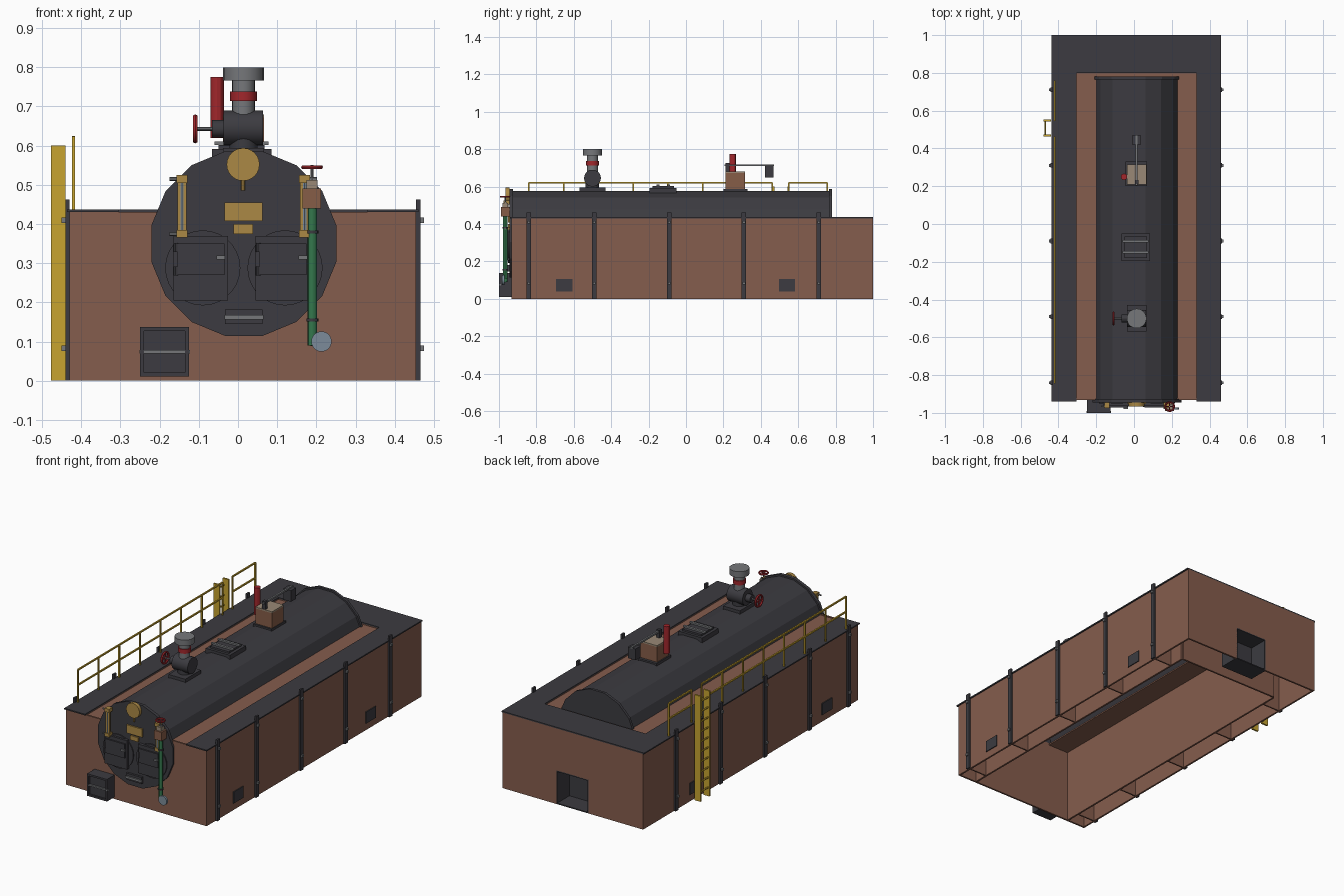
import bpy, bmesh, math
from mathutils import Vector

if "Cube" in bpy.data.objects:
    bpy.data.objects.remove(bpy.data.objects["Cube"], do_unlink=True)


def material(name, r, g, b):
    m = bpy.data.materials.new(name)
    m.use_nodes = True
    m.diffuse_color = (r, g, b, 1)
    m.node_tree.nodes["Principled BSDF"].inputs["Base Color"].default_value = (r, g, b, 1)
    return m


BRICK = material("brick", .235, .109, .074)
IRON = material("dark iron", .045, .044, .052)
YELLOW = material("safety yellow", .57, .37, .03)
BRASS = material("brass", .41, .25, .06)
RED = material("valve red", .36, .02, .025)
GREEN = material("pipe green", .035, .19, .075)
STEEL = material("steel grey", .18, .185, .195)
PALE = material("pale blue grey", .20, .26, .32)
COPPER = material("copper brown", .24, .11, .064)
TAN = material("tan casting", .32, .25, .18)


def finish(name, bm, mat, smooth=False):
    me = bpy.data.meshes.new(name)
    bmesh.ops.recalc_face_normals(bm, faces=bm.faces)
    bm.to_mesh(me)
    bm.free()
    me.materials.append(mat)
    ob = bpy.data.objects.new(name, me)
    bpy.context.scene.collection.objects.link(ob)
    if smooth:
        bpy.context.view_layer.objects.active = ob
        ob.select_set(True)
        bpy.ops.object.shade_smooth_by_angle()
        ob.select_set(False)
    return ob


def box(name, x, y, z, mat):
    """Block spanning the (low, high) pairs x, y, z."""
    bm = bmesh.new()
    bmesh.ops.create_cube(bm, size=1)
    for v in bm.verts:
        v.co = [(a + b) / 2 + c * (b - a) for (a, b), c in zip((x, y, z), v.co)]
    return finish(name, bm, mat)


def rod(name, p, q, r, mat, sides=12):
    """Cylinder of radius r from p to q."""
    p, q = Vector(p), Vector(q)
    bm = bmesh.new()
    bmesh.ops.create_cone(bm, cap_ends=True, segments=sides, radius1=r, radius2=r, depth=(q - p).length)
    rot = (q - p).to_track_quat("Z", "Y")
    for v in bm.verts:
        v.co = rot @ v.co + (p + q) / 2
    return finish(name, bm, mat, True)


def wheel(name, c, axis, r, mat):
    """Handwheel with a rim and four spokes."""
    rot = Vector(axis).to_track_quat("Z", "Y")
    c = Vector(c)
    bm = bmesh.new()
    n, k = 20, 6
    rings = []
    for i in range(n):
        a = math.tau * i / n
        ring = []
        for j in range(k):
            b = math.tau * j / k
            d = r * (.84 + .16 * math.cos(b))
            ring.append(bm.verts.new(c + rot @ Vector((d * math.cos(a), d * math.sin(a), r * .18 * math.sin(b)))))
        rings.append(ring)
    for i in range(n):
        s, t = rings[i], rings[(i + 1) % n]
        for j in range(k):
            bm.faces.new((s[j], s[(j + 1) % k], t[(j + 1) % k], t[j]))
    finish(name + "_rim", bm, mat, True)
    for d in (Vector((.85 * r, 0, 0)), Vector((0, .85 * r, 0))):
        rod(name + "_spoke", c - rot @ d, c + rot @ d, r * .11, mat, 6)


CX, CZ = .015, .35


def drum(name, y, apothem, mat, cut=None):
    """Sixteen-sided drum along y, optionally kept only above height cut."""
    bm = bmesh.new()
    n = 16
    r = apothem / math.cos(math.pi / n)
    ends = [[bm.verts.new((CX + r * math.cos(math.tau * (i + .5) / n), yy, CZ + r * math.sin(math.tau * (i + .5) / n)))
             for i in range(n)] for yy in y]
    for e in ends:
        bm.faces.new(e)
    for i in range(n):
        j = (i + 1) % n
        bm.faces.new((ends[0][i], ends[0][j], ends[1][j], ends[1][i]))
    if cut is not None:
        bmesh.ops.bisect_plane(bm, geom=bm.verts[:] + bm.edges[:] + bm.faces[:],
                               plane_co=(0, 0, cut), plane_no=(0, 0, 1), clear_inner=True)
    return finish(name, bm, mat)


# Brick setting: hollow walls, open underneath
T = .01
H = .43
L, R, LI, RI = -.43, .455, -.305, .33
box("front_wall", (L, R), (-.932, -.922), (0, H), BRICK)
door = (-.085, .115)
box("back_wall_a", (L, door[0]), (.99, 1), (0, H), BRICK)
box("back_wall_b", (door[1], R), (.99, 1), (0, H), BRICK)
box("back_wall_lintel", door, (.99, 1), (.19, H), BRICK)
box("inner_back_wall", (LI, RI), (.8, .81), (0, H), BRICK)
box("back_ceiling", (L, R), (.8, .99), (H - T, H), BRICK)
box("back_brick_strip", (LI, RI), (.765, .8), (H - .012, H - .004), BRICK)
bays = (-.84, -.49, -.09, .31, .71)
for outer, inner, s in ((L, LI, 1), (R, RI, -1)):
    side = "right" if s > 0 else "left"
    box(side + "_wall", sorted((outer, outer + s * T)), (-.93, 1), (0, H), BRICK)
    box(side + "_inner_wall", sorted((inner, inner - s * T)), (-.93, .8), (0, H), BRICK)
    box(side + "_ceiling", sorted((outer, inner)), (-.93, .8), (H - T, H), BRICK)
    box(side + "_brick_strip", sorted((inner, CX - s * .19)), (-.93, .8), (H - .012, H - .004), BRICK)
    box(side + "_ledge", sorted((outer - s * .006, inner)), (-.94, 1), (H, H + .007), IRON)
    # Buckstays with tie bolts, and clean-out doors
    for y in bays:
        box(side + "_partition", sorted((outer, inner)), (y - .004, y + .004), (0, H), BRICK)
        box(side + "_buckstay", sorted((outer - s * .011, outer)), (y - .012, y + .012), (0, .462), IRON)
        for z in (.083, .41):
            box(side + "_tie_bolt", sorted((outer, outer - s * .02)), (y - .007, y + .007), (z - .007, z + .007), STEEL)
    for y in (-.65, .54):
        box(side + "_cleanout_door", sorted((outer - s * .005, outer)), (y - .044, y + .044), (.04, .105), IRON)
box("back_ledge", (LI, RI), (.8, 1), (H, H + .007), IRON)

# Flue doorway recess in the back
box("flue_floor", door, (.88, 1), (0, .006), IRON)
box("flue_back", door, (.88, .89), (0, .19), IRON)
box("flue_top", door, (.88, 1), (.185, .192), IRON)
for x in door:
    box("flue_side", (x - .004, x + .004), (.88, 1.0), (0, .19), IRON)

# Boiler shell
drum("boiler_shell", (-.93, .775), .227, IRON, .42)
drum("boiler_rear_rim", (.765, .78), .236, IRON, .42)
drum("boiler_front_plate", (-.945, -.926), .236, IRON)

# Furnace doors
F = -.945
for cx in (-.09, .12):
    rod("furnace_ring", (cx, F - .006, .288), (cx, F, .288), .096, IRON, 28)
    x0, x1 = cx - .075, cx + .065
    box("furnace_door", (x0, x1), (F - .018, F), (.205, .37), IRON)
    box("furnace_door_panel", (x0 + .01, x1 - .01), (F - .026, F - .018), (.27, .35), IRON)
    box("furnace_handle", (x1 - .03, x1 - .008), (F - .034, F - .018), (.309, .319), STEEL)
    for z in (.28, .34):
        rod("furnace_hinge", (x0 + .006, F - .018, z - .012), (x0 + .006, F - .018, z + .012), .006, IRON, 8)
box("mud_hatch", (-.033, .063), (F - .012, F), (.145, .182), IRON)
box("mud_hatch_bar", (-.035, .065), (F - .02, F - .012), (.156, .168), STEEL)

# Pressure gauge and plates
rod("gauge", (.013, F - .02, .552), (.013, F, .552), .042, BRASS, 24)
rod("gauge_stem", (.013, F - .01, .485), (.013, F - .01, .52), .005, BRASS, 8)
box("large_plate", (-.035, .063), (F - .008, F), (.408, .455), BRASS)
box("small_plate", (-.012, .038), (F - .008, F), (.375, .4), BRASS)

# Water gauge columns
for cx, s in ((-.143, -1), (.17, 1)):
    for dx in (-.008, .008):
        box("gauge_guard", (cx + dx - .004, cx + dx + .004), (F - .024, F - .014), (.37, .525), BRASS)
    rod("gauge_glass", (cx, F - .02, .38), (cx, F - .02, .515), .006, PALE, 8)
    for z in (.375, .515):
        box("gauge_fitting", (cx - .014, cx + .014), (F - .03, F), (z - .01, z + .01), BRASS)
        rod("gauge_cock", (cx, F - .02, z), (cx + s * .032, F - .02, z), .005, STEEL, 6)

# Feed pipe and valve
PY = -.967
rod("feed_pipe", (.19, PY, .09), (.19, PY, .45), .012, GREEN)
for z in (.155, .38):
    rod("pipe_clamp", (.19, PY, z - .004), (.19, PY, z + .004), .015, IRON)
rod("pipe_elbow", (.185, PY, .1), (.213, PY, .1), .012, GREEN)
rod("pipe_end_flange", (.213, PY - .016, .1), (.213, PY - .004, .1), .026, PALE, 20)
box("feed_valve", (.165, .212), (PY - .022, F), (.44, .49), COPPER)
box("feed_valve_bonnet", (.175, .203), (PY - .014, F - .008), (.49, .512), TAN)
rod("feed_valve_stem", (.189, PY, .51), (.189, PY, .55), .004, STEEL, 8)
wheel("feed_handwheel", (.189, PY, .545), (0, 0, 1), .028, RED)

# Ash box
box("ash_box", (-.245, -.13), (-.99, -.93), (.012, .132), IRON)
for z in (.016, .132):
    box("ash_box_frame", (-.25, -.125), (-1, -.93), (z - .005, z + .005), IRON)
for x in (-.245, -.13):
    box("ash_box_frame_side", (x - .005, x + .005), (-1, -.93), (.012, .136), IRON)
box("ash_box_bar", (-.252, -.122), (-1, -.99), (.07, .078), STEEL)

# Steam stop valve
V = -.5
box("valve_saddle", (-.038, .067), (V - .07, V + .07), (.57, .594), IRON)
rod("valve_neck", (.014, V, .58), (.014, V, .63), .036, IRON, 16)
rod("valve_body", (-.037, V, .645), (.064, V, .645), .045, IRON, 20)
rod("valve_hub", (-.067, V, .643), (-.035, V, .643), .022, IRON, 12)
rod("valve_stem", (-.112, V, .643), (-.06, V, .643), .005, STEEL, 8)
wheel("stop_handwheel", (-.109, V, .643), (1, 0, 0), .037, RED)
rod("valve_outlet", (.014, V, .68), (.014, V, .77), .029, STEEL, 20)
rod("valve_outlet_band", (.014, V, .714), (.014, V, .738), .034, RED, 20)
rod("valve_outlet_cap", (.014, V, .766), (.014, V, .8), .052, STEEL, 20)

# Manhole
box("manhole_base", (-.067, .085), (-.195, -.05), (.565, .592), IRON)
box("manhole_lid", (-.05, .068), (-.18, -.065), (.59, .602), IRON)
for y in (-.15, -.092):
    box("manhole_bar", (-.06, .078), (y - .007, y + .007), (.602, .611), STEEL)

# Safety valve with weighted lever
box("safety_saddle", (-.045, .07), (.2, .33), (.565, .586), IRON)
box("safety_housing", (-.038, .067), (.21, .315), (.58, .672), COPPER)
box("safety_top", (-.038, .067), (.21, .315), (.672, .68), TAN)
rod("relief_pipe", (-.053, .25, .62), (-.053, .25, .775), .017, RED)
box("lever_post", (.004, .024), (.212, .232), (.68, .725), IRON)
box("lever", (.009, .019), (.205, .47), (.709, .719), STEEL)
box("lever_weight", (-.01, .038), (.422, .468), (.648, .712), IRON)

# Railing with a gap at the ladder
X = (-.424, -.416)
for y0, y1, n in ((-.84, .46, 7), (.55, .755, 1)):
    for z in (.535, .621):
        box("rail", X, (y0, y1), (z - .004, z + .004), YELLOW)
    for i in range(n + 1):
        y = y0 + (y1 - y0) * i / n
        box("rail_post", X, (y - .004, y + .004), (.435, .623), YELLOW)

# Ladder
for y in (.468, .548):
    box("ladder_stringer", (-.478, -.44), (y - .005, y + .005), (0, .6), YELLOW)
for i in range(10):
    z = .05 + i * .057
    rod("ladder_rung", (-.47, .468, z), (-.47, .548, z), .005, YELLOW, 6)
